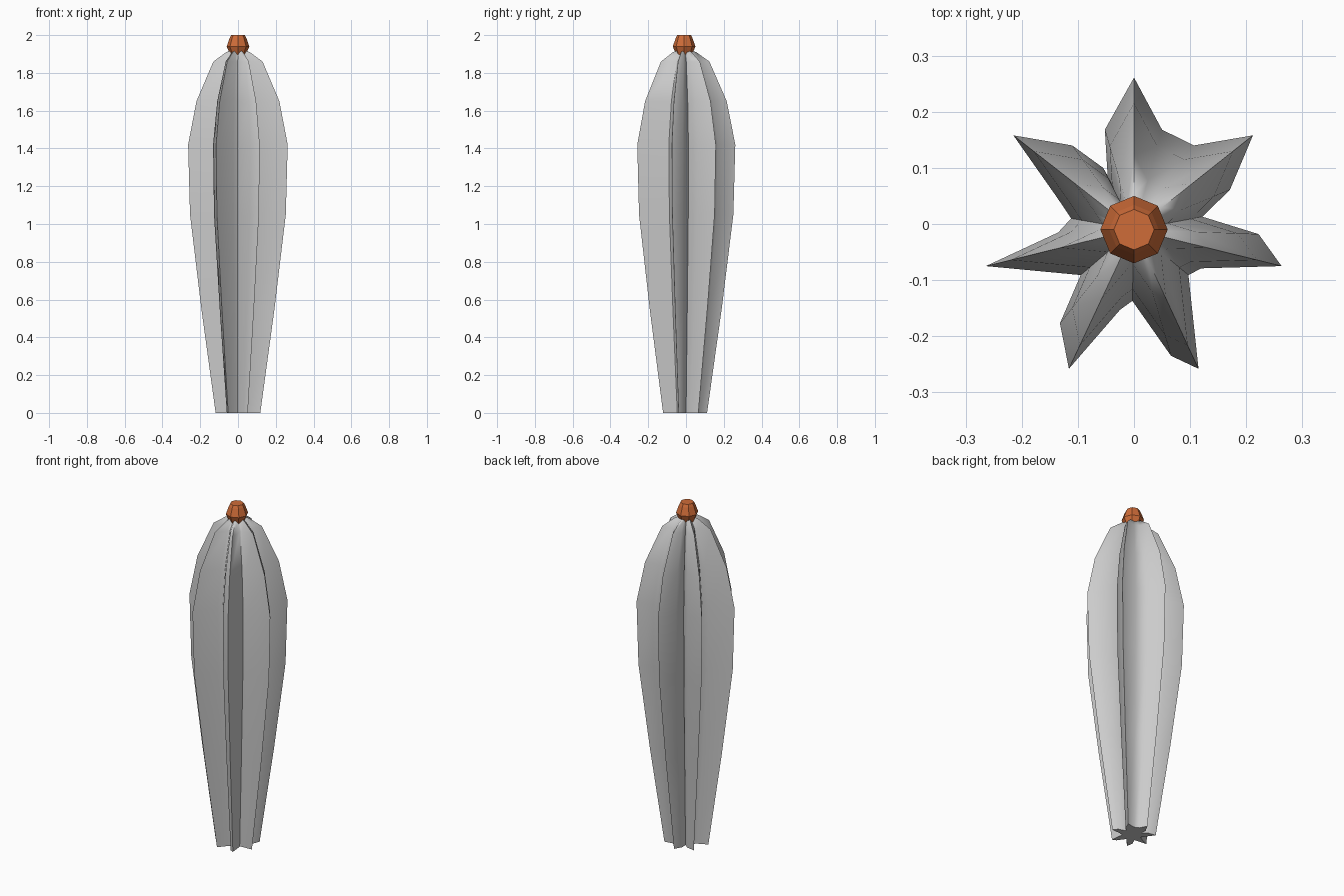
import bpy, bmesh, math

if "Cube" in bpy.data.objects:
    bpy.data.objects.remove(bpy.data.objects["Cube"])

CY = -0.01  # shared vertical axis of the plant in y


def loft(name, rings):
    """Skin a list of closed rings and cap both ends."""
    bm = bmesh.new()
    loops = [[bm.verts.new(p) for p in ring] for ring in rings]
    for a, b in zip(loops, loops[1:]):
        n = len(a)
        for i in range(n):
            j = (i + 1) % n
            bm.faces.new((a[i], a[j], b[j], b[i]))
    bm.faces.new(loops[0][::-1])
    bm.faces.new(loops[-1])
    bmesh.ops.recalc_face_normals(bm, faces=bm.faces)
    me = bpy.data.meshes.new(name)
    bm.to_mesh(me)
    bm.free()
    ob = bpy.data.objects.new(name, me)
    bpy.context.collection.objects.link(ob)
    return ob


# Ribbed trunk: irregular seven-pointed section at its widest height
section = [
    (0.263, -0.075), (0.222, -0.018), (0.122, 0.013), (0.171, 0.061),
    (0.212, 0.158), (0.107, 0.140), (0.050, 0.168),
    (0.0, 0.261), (-0.052, 0.168), (-0.047, 0.086), (-0.055, 0.10), (-0.110, 0.140),
    (-0.215, 0.158), (-0.137, 0.047), (-0.112, 0.010), (-0.135, -0.015),
    (-0.264, -0.075), (-0.095, -0.091), (-0.132, -0.177),
    (-0.116, -0.258), (-0.025, -0.153), (-0.003, -0.137), (0.066, -0.235),
    (0.115, -0.258), (0.097, -0.091), (0.120, -0.079),
]
# (height, half width)
profile = [(0.0, 0.118), (0.55, 0.193), (1.05, 0.253), (1.42, 0.263),
           (1.65, 0.219), (1.86, 0.130), (1.91, 0.062), (1.92, 0.03)]
trunk = loft("cactus_trunk", [
    [(x * r / 0.263, CY + (y - CY) * r / 0.263, z) for x, y in section]
    for z, r in profile])
bpy.context.view_layer.objects.active = trunk
trunk.select_set(True)
bpy.ops.object.shade_smooth_by_angle(angle=math.radians(65))

# Faceted octagonal flower bud
bud = loft("flower_bud", [
    [(r * math.cos(k * math.pi / 4), CY + r * math.sin(k * math.pi / 4), z)
     for k in range(8)]
    for z, r in [(1.88, 0.035), (1.94, 0.06), (1.985, 0.044), (2.0, 0.036)]])
orange = bpy.data.materials.new("bud_orange")
orange.diffuse_color = (0.62, 0.15, 0.04, 1)
orange.use_nodes = True
orange.node_tree.nodes["Principled BSDF"].inputs["Base Color"].default_value = orange.diffuse_color
bud.data.materials.append(orange)
